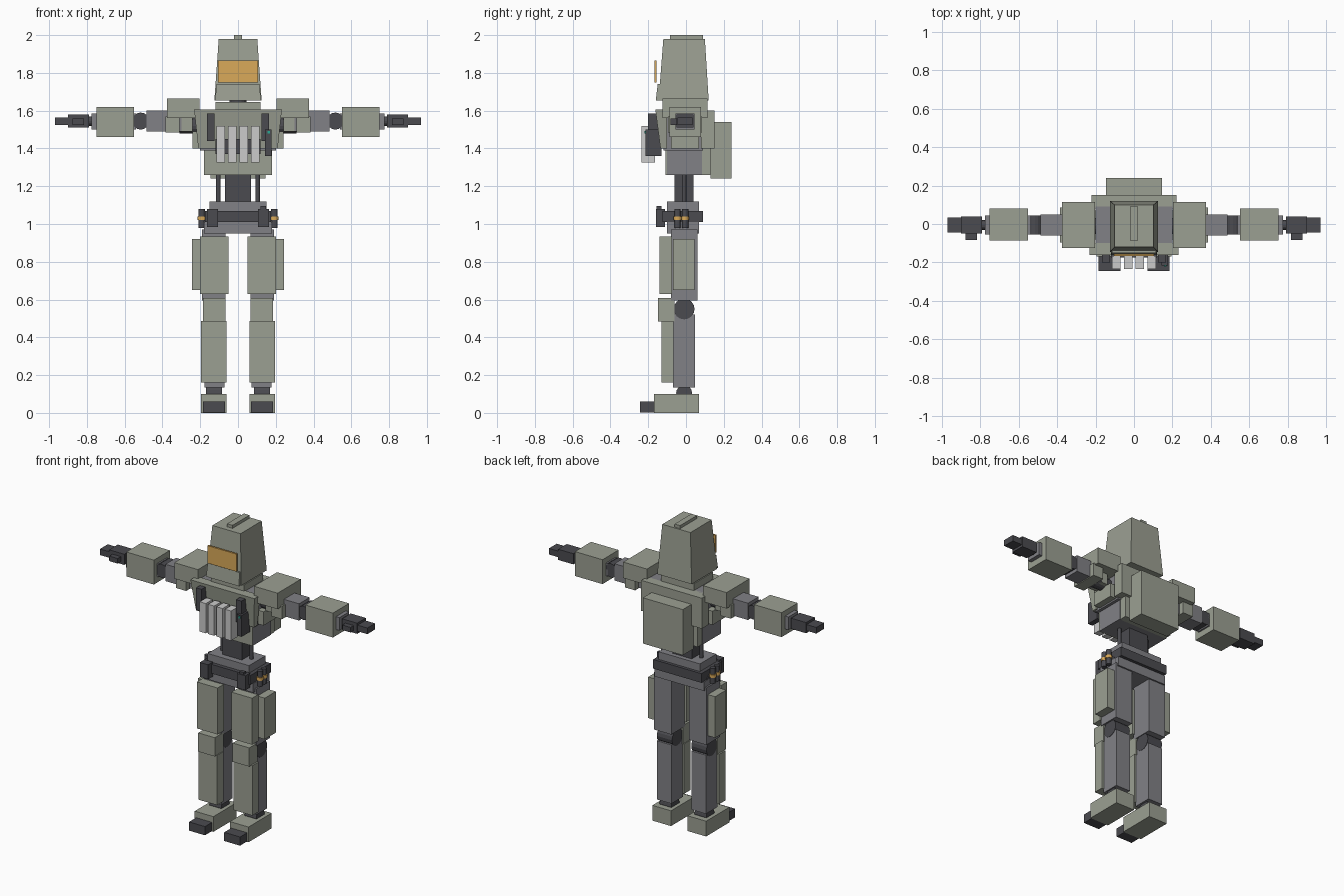
import bpy, bmesh, math
from mathutils import Matrix

if "Cube" in bpy.data.objects:
    bpy.data.objects.remove(bpy.data.objects["Cube"])


def mat(name, r, g, b):
    m = bpy.data.materials.new(name)
    m.diffuse_color = (r, g, b, 1)
    m.use_nodes = True
    m.node_tree.nodes["Principled BSDF"].inputs["Base Color"].default_value = m.diffuse_color
    return m


ARMOR = mat("armor_olive", .33, .35, .29)
FRAME = mat("frame_grey", .22, .22, .24)
DARK = mat("dark_joint", .07, .07, .08)
LIGHT = mat("light_grey", .62, .62, .60)
AMBER = mat("amber", .70, .40, .10)
TEAL = mat("teal", .02, .40, .30)


def finish(name, bm, m):
    bmesh.ops.recalc_face_normals(bm, faces=bm.faces)
    me = bpy.data.meshes.new(name)
    bm.to_mesh(me)
    bm.free()
    me.materials.append(m)
    ob = bpy.data.objects.new(name, me)
    bpy.context.collection.objects.link(ob)
    return ob


def sides(both):
    return ((1, "_left"), (-1, "_right")) if both else ((1, ""),)


def box(name, m, x, y, z, both=False, top=None):
    """Box from ranges; top = (x range, y range) of a tapered upper face."""
    for s, tag in sides(both):
        bm = bmesh.new()
        bmesh.ops.create_cube(bm, size=1)
        for v in bm.verts:
            up = v.co.z > 0
            xr, yr = top if (top and up) else (x, y)
            v.co = (s * xr[v.co.x > 0], yr[v.co.y > 0], z[up])
        finish(name + tag, bm, m)


def cyl(name, m, centre, r, length, axis='Z', both=False, n=16):
    rot = {'X': Matrix.Rotation(math.pi / 2, 4, 'Y'),
           'Y': Matrix.Rotation(math.pi / 2, 4, 'X'), 'Z': Matrix()}[axis]
    for s, tag in sides(both):
        bm = bmesh.new()
        c = (s * centre[0], centre[1], centre[2])
        bmesh.ops.create_cone(bm, cap_ends=True, segments=n, radius1=r, radius2=r,
                              depth=length, matrix=Matrix.Translation(c) @ rot)
        finish(name + tag, bm, m)


# Head and neck
box("helmet", ARMOR, (-.125, .125), (-.145, .12), (1.655, 1.98),
    top=((-.102, .102), (-.12, .10)))
box("helmet_jaw", ARMOR, (-.12, .12), (-.16, -.10), (1.655, 1.74),
    top=((-.115, .115), (-.15, -.10)))
box("helmet_crest", ARMOR, (-.02, .02), (-.085, .09), (1.97, 2.0))
box("visor", AMBER, (-.105, .105), (-.167, -.155), (1.75, 1.865))
cyl("neck", DARK, (0, -.01, 1.63), .045, .10)
box("collar", ARMOR, (-.12, .12), (-.11, .09), (1.60, 1.645))

# Torso
box("chest_core", FRAME, (-.18, .18), (-.10, .085), (1.26, 1.40))
box("chest_core_upper", FRAME, (-.20, .20), (-.12, .09), (1.39, 1.60))
box("chest_plate", ARMOR, (-.21, .21), (-.135, -.10), (1.40, 1.605),
    top=((-.232, .232), (-.162, -.10)))
box("abdomen_plate", ARMOR, (-.18, .18), (-.108, -.095), (1.26, 1.41))
box("back_plate", ARMOR, (-.175, .175), (.08, .13), (1.26, 1.40))
box("back_plate_upper", ARMOR, (-.22, .22), (.08, .15), (1.40, 1.60))
box("chest_side_plate", ARMOR, (.195, .242), (-.08, .07), (1.40, 1.49), True)
box("backpack", ARMOR, (-.145, .145), (.13, .24), (1.24, 1.54))

# Chest rig: straps, magazines and radio
box("rig_panel", DARK, (-.12, .12), (-.175, -.13), (1.37, 1.45))
box("rig_strap", DARK, (.125, .165), (-.20, -.14), (1.44, 1.585), True)
for i in range(4):
    cx = -.0915 + .061 * i
    box(f"magazine_{i + 1}", LIGHT, (cx - .022, cx + .022), (-.235, -.165), (1.325, 1.52))
box("radio", DARK, (.142, .177), (-.215, -.13), (1.36, 1.50))
box("radio_light", TEAL, (.157, .169), (-.22, -.20), (1.478, 1.492))

# Waist and pelvis
box("spine", DARK, (-.07, .07), (-.06, .04), (1.10, 1.27))
cyl("waist_piston", DARK, (.105, -.01, 1.185), .012, .17, both=True)
box("pelvis_upper", FRAME, (-.15, .15), (-.10, .07), (1.06, 1.12))
box("belt", DARK, (-.175, .175), (-.125, .09), (1.01, 1.07))
box("pelvis_lower", FRAME, (-.18, .18), (-.10, .07), (.95, 1.01))
box("belt_pouch", DARK, (.105, .165), (-.16, -.11), (.985, 1.08), True)
box("pouch_clip", DARK, (.118, .148), (-.155, -.13), (1.075, 1.095))
for i, y in enumerate((-.045, -.005)):
    cyl(f"hip_canister_{i + 1}", DARK, (.192, y, 1.03), .017, .10, both=True, n=12)
    cyl(f"hip_canister_band_{i + 1}", AMBER, (.192, y, 1.03), .022, .02, both=True, n=12)

# Legs
cyl("hip_joint", DARK, (.125, -.01, .985), .055, .11, 'X', True)
box("thigh_core", FRAME, (.065, .19), (-.08, .06), (.595, .97), True)
box("thigh_front_plate", ARMOR, (.05, .20), (-.14, -.075), (.63, .935), True)
box("thigh_outer_plate", ARMOR, (.185, .243), (-.07, .045), (.65, .92), True)
cyl("knee_joint", DARK, (.125, -.01, .55), .055, .11, 'X', True)
box("knee_plate", ARMOR, (.065, .185), (-.148, -.06), (.485, .608), True)
box("shin_core", FRAME, (.072, .178), (-.07, .048), (.135, .52), True)
box("shin_plate", ARMOR, (.06, .195), (-.13, -.065), (.16, .487), True)
cyl("ankle_joint", DARK, (.127, -.01, .105), .042, .085, 'X', True)
box("foot", ARMOR, (.06, .195), (-.17, .07), (0, .10), True)
box("toe", DARK, (.07, .185), (-.243, -.165), (.003, .06), True)

# Arms, held straight out
cyl("shoulder_joint", DARK, (.25, -.01, 1.52), .042, .12, 'X', True)
box("pauldron", ARMOR, (.203, .375), (-.125, .115), (1.56, 1.665), True)
box("pauldron_outer", ARMOR, (.31, .385), (-.095, .085), (1.485, 1.57), True)
box("shoulder_lug", ARMOR, (.242, .30), (-.06, .045), (1.49, 1.57), True)
box("upper_arm", FRAME, (.29, .485), (-.06, .05), (1.49, 1.60), True)
cyl("elbow_joint", DARK, (.515, -.005, 1.545), .045, .10, 'Y', True)
box("forearm_core", FRAME, (.54, .775), (-.055, .045), (1.50, 1.585), True)
box("forearm_armor", ARMOR, (.55, .75), (-.087, .08), (1.46, 1.62), True)
cyl("wrist", DARK, (.78, -.005, 1.545), .025, .05, 'X', True)
box("palm", DARK, (.79, .90), (-.05, .04), (1.51, 1.58), True)
box("fingers", DARK, (.89, .97), (-.045, .035), (1.525, 1.565), True)
box("thumb", DARK, (.815, .875), (-.083, -.045), (1.525, 1.558), True)
